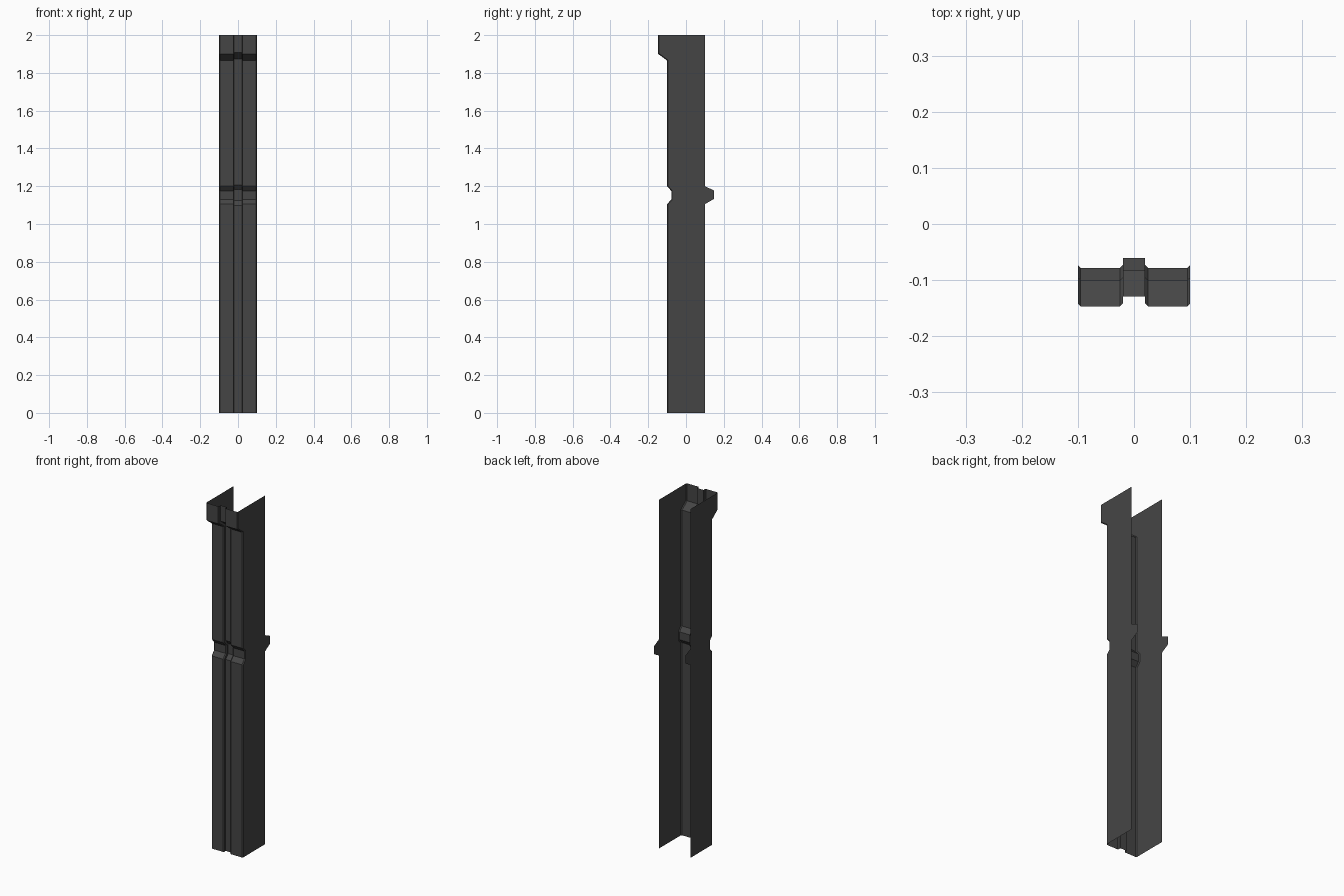
import bpy, bmesh
from mathutils import Vector

if "Cube" in bpy.data.objects:
    bpy.data.objects.remove(bpy.data.objects["Cube"])

# Front profile (y, z), bottom to top: notch halfway, lip at the top
FRONT = [(-.1, 0), (-.1, 1.105), (-.078, 1.13), (-.078, 1.175), (-.1, 1.2),
         (-.1, 1.865), (-.147, 1.9), (-.147, 2)]
# Rear profile (y, z), top to bottom: locating tab
BACK = [(.1, 2), (.1, 1.2), (.147, 1.178), (.147, 1.132), (.1, 1.105), (.1, 0)]
# Cross-section (x, inward depth): chamfered panels and a centre groove
HALF = [(.1, .005), (.095, 0), (.025, 0), (.02, .005), (.02, .0175)]
SECTION = [(-x, d) for x, d in HALF] + HALF[::-1]


def offset(path, d):
    """Offset a y-z path inward by d with mitred corners."""
    pts = [Vector(p) for p in path]
    normals = []
    for a, b in zip(pts, pts[1:]):
        t = (b - a).normalized()
        normals.append(Vector((t.y, -t.x)))
    out = []
    for i, p in enumerate(pts):
        n1 = normals[max(i - 1, 0)]
        n2 = normals[min(i, len(normals) - 1)]
        out.append(p + (n1 + n2) * d / (1 + n1.dot(n2)))
    return out


bm = bmesh.new()

# Front skin: section swept along the front profile
columns = [[bm.verts.new((x, p.x, p.y)) for p in offset(FRONT, d)] for x, d in SECTION]
for a, b in zip(columns, columns[1:]):
    for i in range(len(a) - 1):
        bm.faces.new((a[i], b[i], b[i + 1], a[i + 1]))

# Flat side walls with rear tabs
for col, x in ((columns[0], -.1), (columns[-1], .1)):
    loop = col + [bm.verts.new((x, y, z)) for y, z in BACK]
    bm.faces.new(loop if x < 0 else loop[::-1])

bmesh.ops.recalc_face_normals(bm, faces=bm.faces)
# Keep the front facing outward
bm.normal_update()
front = min(bm.faces, key=lambda f: f.calc_center_median().y)
if front.normal.y > 0:
    bmesh.ops.reverse_faces(bm, faces=bm.faces)

mesh = bpy.data.meshes.new("channel_post")
bm.to_mesh(mesh)
bm.free()
post = bpy.data.objects.new("channel_post", mesh)
bpy.context.collection.objects.link(post)

# Dark grey finish
mat = bpy.data.materials.new("dark_grey")
mat.diffuse_color = (.06, .06, .06, 1)
mat.use_nodes = True
mat.node_tree.nodes["Principled BSDF"].inputs["Base Color"].default_value = mat.diffuse_color
mesh.materials.append(mat)
